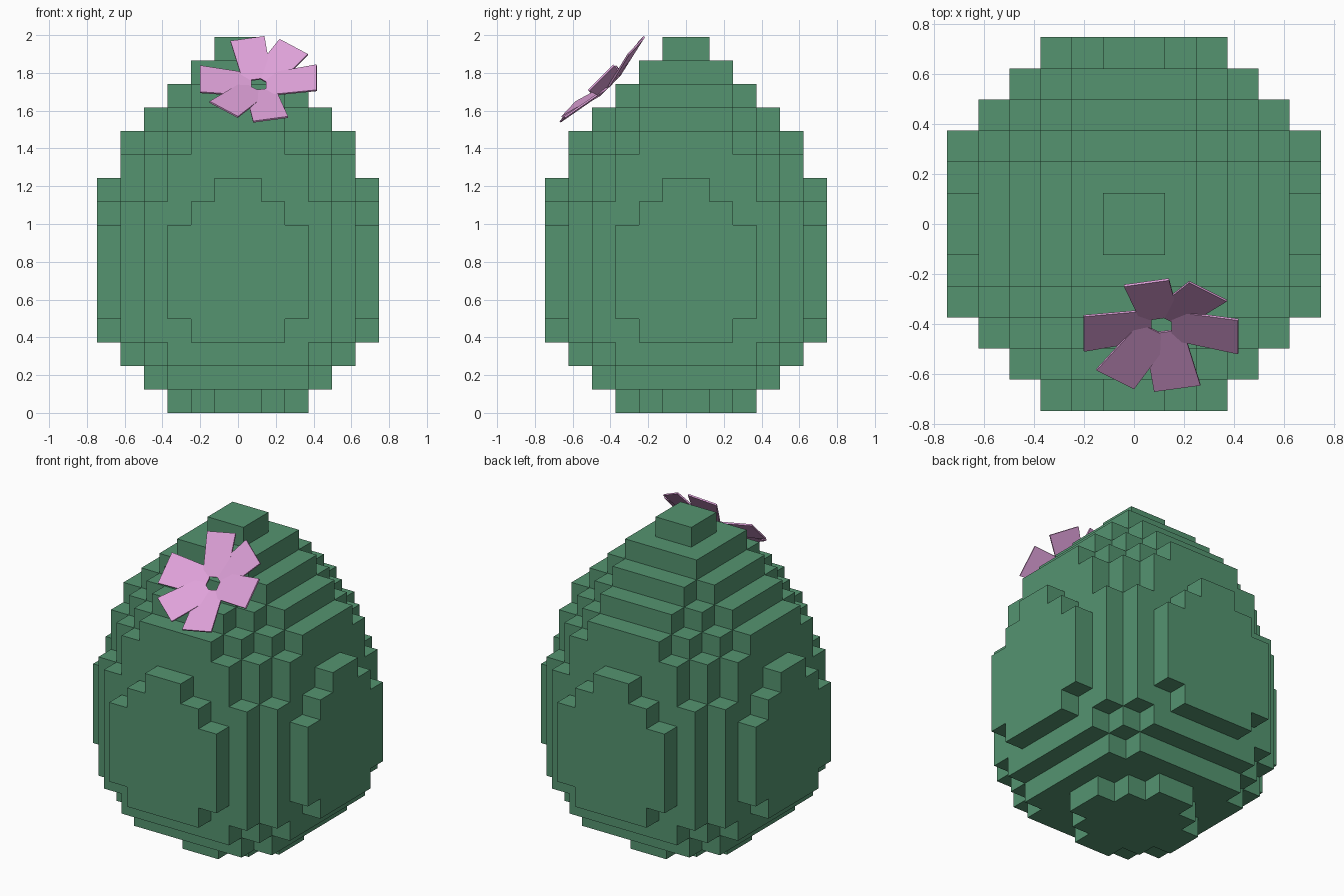
import bpy, bmesh
from mathutils import Vector

if "Cube" in bpy.data.objects:
    bpy.data.objects.remove(bpy.data.objects["Cube"])


def material(name, color):
    m = bpy.data.materials.new(name)
    m.use_nodes = True
    m.diffuse_color = color
    m.node_tree.nodes["Principled BSDF"].inputs["Base Color"].default_value = color
    return m


def add_object(name, bm, mat):
    mesh = bpy.data.meshes.new(name)
    bm.to_mesh(mesh)
    bm.free()
    mesh.materials.append(mat)
    ob = bpy.data.objects.new(name, mesh)
    bpy.context.collection.objects.link(ob)
    return ob


green = material("leaf green", (0.089, 0.296, 0.163, 1))
pink = material("petal pink", (0.73, 0.355, 0.69, 1))

# Stepped body: each layer gives the half width of each row, counted from the middle
UNIT = 0.1243
MIDDLE, SHOULDER = "666543", "665542"
LAYERS = ["321", "4443", "55543", SHOULDER, MIDDLE, MIDDLE, MIDDLE, MIDDLE, SHOULDER,
          "655431", "55543", "55432", "4432", "332", "22", "1"]


def mirror_index(i):
    return i if i >= 0 else -i - 1


cells = set()
for k, rows in enumerate(LAYERS):
    for j in range(-len(rows), len(rows)):
        half = int(rows[mirror_index(j)])
        cells.update((i, j, k) for i in range(-half, half))

# Only the outer faces of the blocks are made
bm = bmesh.new()
for cell in cells:
    for axis in range(3):
        for side in (0, 1):
            near = list(cell)
            near[axis] += 2 * side - 1
            if tuple(near) in cells:
                continue
            a, b = (axis + 1) % 3, (axis + 2) % 3
            ring = [(0, 0), (1, 0), (1, 1), (0, 1)]
            verts = []
            for da, db in (ring if side else ring[::-1]):
                p = list(cell)
                p[axis] += side
                p[a] += da
                p[b] += db
                verts.append(bm.verts.new(Vector(p) * UNIT))
            bm.faces.new(verts)
bmesh.ops.remove_doubles(bm, verts=bm.verts, dist=0.001)
bmesh.ops.dissolve_limit(bm, angle_limit=0.02, verts=bm.verts, edges=bm.edges)
add_object("plant_body", bm, green)

# Cupped flower: every petal runs from its outer edge towards the flower centre
CENTRE = Vector((0.11, -0.40, 1.735))
PETAL_TIPS = {
    "top": ((-0.04, -0.25, 1.97), (0.14, -0.225, 1.995)),
    "upper_left": ((0.22, -0.235, 1.98), (0.37, -0.31, 1.90)),
    "left": ((0.415, -0.385, 1.845), (0.415, -0.52, 1.71)),
    "bottom": ((0.265, -0.645, 1.57), (0.08, -0.67, 1.545)),
    "lower_right": ((0.0, -0.66, 1.57), (-0.15, -0.585, 1.65)),
    "right": ((-0.2, -0.51, 1.70), (-0.2, -0.37, 1.84)),
}
for name, tips in PETAL_TIPS.items():
    start, end = Vector(tips[0]), Vector(tips[1])
    middle = (start + end) / 2
    base = CENTRE + (middle - CENTRE).normalized() * 0.04
    half = (end - start) * 0.42
    bm = bmesh.new()
    bm.faces.new([bm.verts.new(p) for p in (end, start, base - half, base + half)])
    bm.normal_update()
    if bm.faces[:][0].normal.y > 0:
        bmesh.ops.reverse_faces(bm, faces=bm.faces[:])
    petal = add_object("petal_" + name, bm, pink)
    solid = petal.modifiers.new("thickness", "SOLIDIFY")
    solid.thickness = 0.01
    solid.offset = -1
